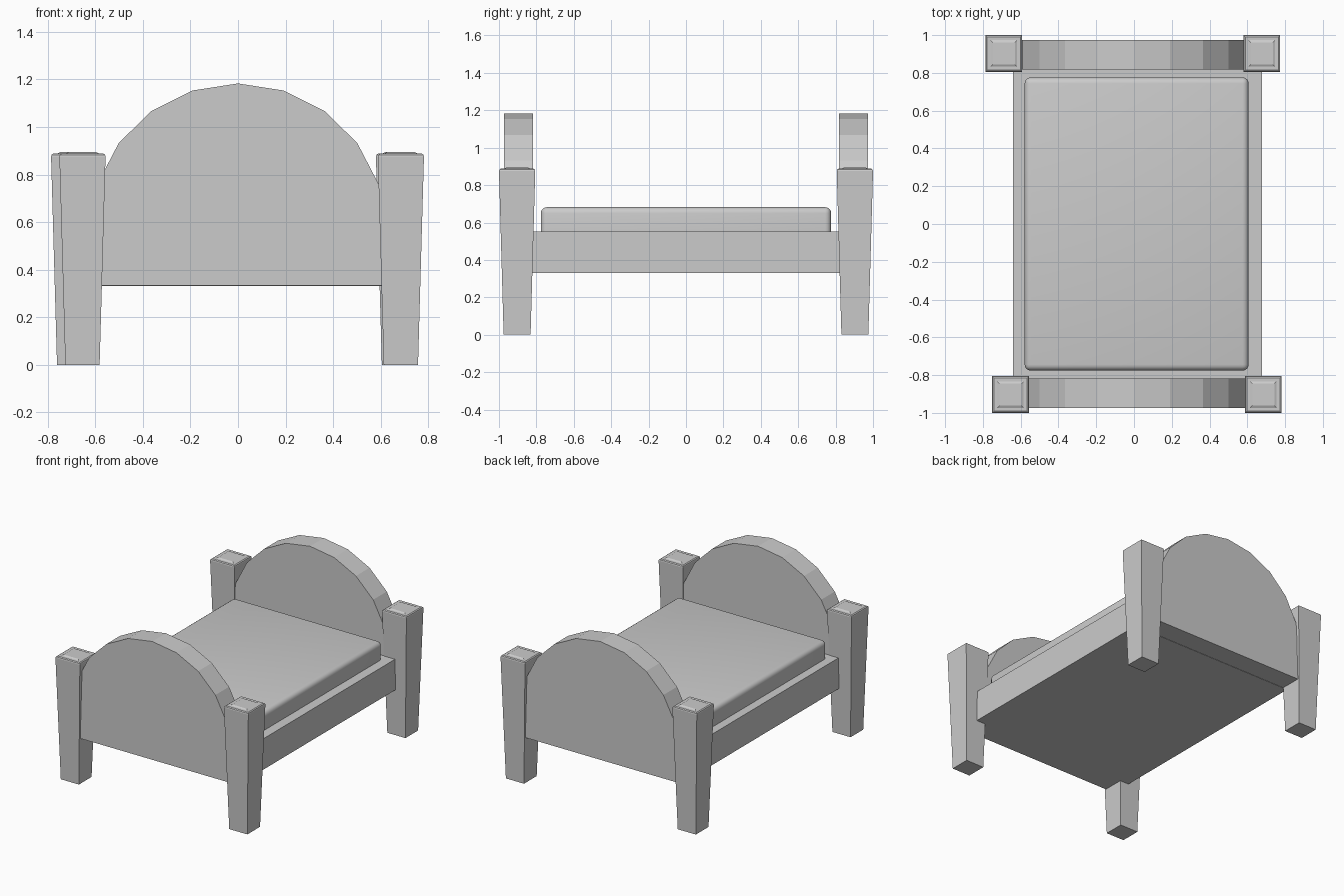
import bpy, bmesh, math

if "Cube" in bpy.data.objects:
    bpy.data.objects.remove(bpy.data.objects["Cube"])


def finish(name, bm):
    bmesh.ops.recalc_face_normals(bm, faces=bm.faces[:])
    mesh = bpy.data.meshes.new(name)
    bm.to_mesh(mesh)
    bm.free()
    obj = bpy.data.objects.new(name, mesh)
    bpy.context.collection.objects.link(obj)
    return obj


def box(name, x0, x1, y0, y1, z0, z1, bevel=0):
    bm = bmesh.new()
    bmesh.ops.create_cube(bm, size=1)
    for v in bm.verts:
        v.co = (x1 if v.co.x > 0 else x0, y1 if v.co.y > 0 else y0,
                z1 if v.co.z > 0 else z0)
    if bevel:
        # round every edge except the bottom rim
        edges = [e for e in bm.edges if any(v.co.z > z0 + 1e-4 for v in e.verts)]
        bmesh.ops.bevel(bm, geom=edges, offset=bevel, segments=4,
                        profile=0.5, affect='EDGES')
    return finish(name, bm)


def post(name, cx, cy):
    # square rings: (half width, height)
    rings = [(0.072, 0), (0.097, 0.876), (0.095, 0.883), (0.088, 0.888),
             (0.070, 0.888), (0.058, 0.894)]
    bm = bmesh.new()
    loops = [[bm.verts.new((cx + sx * h, cy + sy * h, z))
              for sx, sy in ((-1, -1), (1, -1), (1, 1), (-1, 1))]
             for h, z in rings]
    for a, b in zip(loops, loops[1:]):
        for i in range(4):
            j = (i + 1) % 4
            bm.faces.new((a[i], a[j], b[j], b[i]))
    bm.faces.new(loops[0][::-1])
    bm.faces.new(loops[-1])
    return finish(name, bm)


def arched_board(name, y0, y1):
    # ten-segment arch on a straight-sided panel
    pts = [(-0.62, 0.333), (0.62, 0.333)]
    for i in range(11):
        a = math.radians(18 * i)
        pts.append((0.62 * math.cos(a), 0.575 + 0.608 * math.sin(a)))
    bm = bmesh.new()
    face = bm.faces.new([bm.verts.new((x, y0, z)) for x, z in pts])
    ext = bmesh.ops.extrude_face_region(bm, geom=[face], use_keep_orig=True)
    for g in ext['geom']:
        if isinstance(g, bmesh.types.BMVert):
            g.co.y = y1
    return finish(name, bm)


# Slightly irregular corner posts
post("front_left_post", -0.654, -0.903)
post("front_right_post", 0.685, -0.903)
post("back_left_post", -0.689, 0.903)
post("back_right_post", 0.677, 0.903)

# Matching arched boards at both ends
arched_board("footboard", -0.973, -0.818)
arched_board("headboard", 0.818, 0.973)

# Solid bed frame
box("bed_frame", -0.641, 0.677, -0.822, 0.822, 0.331, 0.553)

# Mattress with rounded top and corners
mattress = box("mattress", -0.579, 0.607, -0.776, 0.776, 0.545, 0.682, bevel=0.032)
bpy.ops.object.select_all(action='DESELECT')
mattress.select_set(True)
bpy.context.view_layer.objects.active = mattress
bpy.ops.object.shade_smooth_by_angle(angle=math.radians(35))
